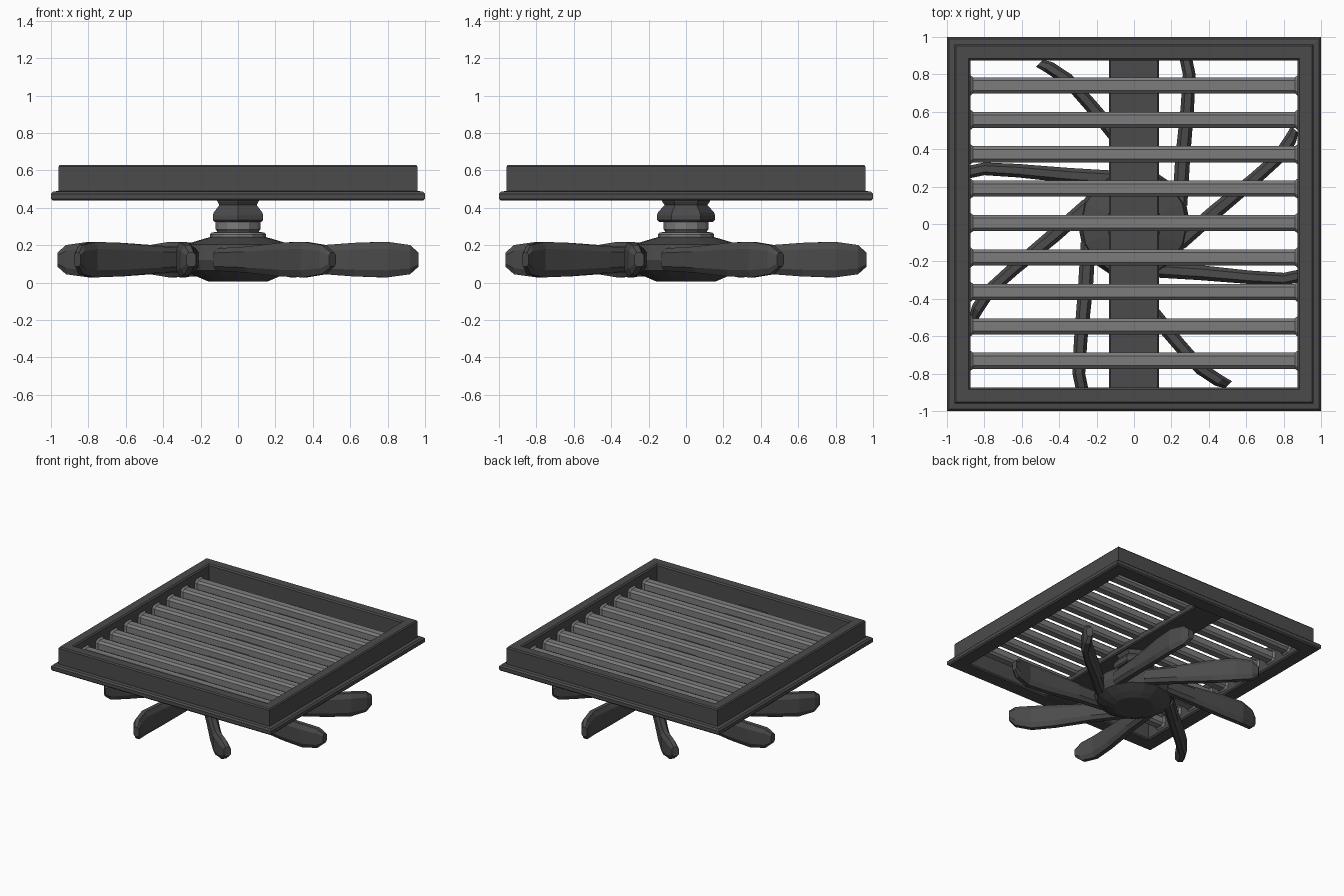
import bpy, bmesh, math
from mathutils import Matrix

if "Cube" in bpy.data.objects:
    bpy.data.objects.remove(bpy.data.objects["Cube"])


def material(name, v):
    m = bpy.data.materials.new(name)
    m.diffuse_color = (v, v, v, 1)
    m.use_nodes = True
    m.node_tree.nodes["Principled BSDF"].inputs["Base Color"].default_value = m.diffuse_color
    return m


DARK = material("dark_metal", 0.07)
LIGHT = material("light_metal", 0.2)


def finish(name, bm, mat):
    bmesh.ops.recalc_face_normals(bm, faces=bm.faces[:])
    me = bpy.data.meshes.new(name)
    bm.to_mesh(me)
    bm.free()
    me.materials.append(mat)
    ob = bpy.data.objects.new(name, me)
    bpy.context.collection.objects.link(ob)
    return ob


def loft(name, rings, mat, loop=False):
    """Skin a row of point rings; cap the ends unless it loops."""
    bm = bmesh.new()
    vs = [[bm.verts.new(p) for p in r] for r in rings]
    n = len(vs[0])
    pairs = list(zip(vs, vs[1:])) + ([(vs[-1], vs[0])] if loop else [])
    for a, b in pairs:
        for i in range(n):
            j = (i + 1) % n
            bm.faces.new((a[i], a[j], b[j], b[i]))
    if not loop:
        bm.faces.new(vs[0])
        bm.faces.new(vs[-1])
    return finish(name, bm, mat)


def lathe(name, profile, sides, mat, start=0.0, loop=False):
    rings = [[(r * math.cos(start + math.tau * k / sides),
               r * math.sin(start + math.tau * k / sides), z)
              for k in range(sides)] for r, z in profile]
    return loft(name, rings, mat, loop)


# Square frame with bottom flange: a four-sided lathe
frame = [(0.885, 0.438), (0.99, 0.438), (1.0, 0.448), (1.0, 0.475), (0.988, 0.487),
         (0.96, 0.49), (0.96, 0.62), (0.952, 0.63), (0.885, 0.63), (0.875, 0.62),
         (0.875, 0.448)]
lathe("frame", [(r * math.sqrt(2), z) for r, z in frame], 4, DARK, math.pi / 4, True)

# Nine slats, flared where they meet the frame
section = [(-0.043, -0.024), (-0.026, -0.04), (0.026, -0.04), (0.043, -0.024),
           (0.043, 0.024), (0.026, 0.04), (-0.026, 0.04), (-0.043, 0.024)]
for i in range(9):
    y0 = 0.005 + (i - 4) * 0.184
    rings = [[(x, y0 + y * s, 0.52 + z * s) for y, z in section]
             for x, s in ((-0.88, 1.35), (-0.86, 1), (0.86, 1), (0.88, 1.35))]
    loft("slat", rings, LIGHT)

# Support bar carrying the fan
bm = bmesh.new()
bmesh.ops.create_cube(bm, size=1, matrix=Matrix.Translation((0, 0, 0.472))
                      @ Matrix.Diagonal((0.265, 1.77, 0.055, 1)))
bmesh.ops.bevel(bm, geom=bm.edges[:], offset=0.008, segments=1, affect='EDGES')
finish("support_bar", bm, DARK)

# Motor housing, shaft and hub
lathe("motor_housing", [(0.135, 0.45), (0.125, 0.43), (0.115, 0.415), (0.15, 0.375),
                        (0.155, 0.36), (0.155, 0.335), (0.145, 0.325)], 6, DARK, math.pi / 2)
lathe("shaft", [(0.12, 0.335), (0.12, 0.285), (0.112, 0.275), (0.112, 0.22)], 12, LIGHT)
lathe("shaft_collar", [(0.11, 0.272), (0.14, 0.268), (0.15, 0.258), (0.15, 0.23)], 12, LIGHT)
lathe("fan_hub", [(0.15, 0.243), (0.18, 0.235), (0.28, 0.205), (0.30, 0.12),
                  (0.28, 0.065), (0.21, 0.028), (0.155, 0.005)], 16, DARK)

# Eight offset blades with bent tips: stations are x, y, half thickness, half height
stations = [(0.10, -0.245, 0.04, 0.06), (0.35, -0.26, 0.04, 0.07),
            (0.62, -0.285, 0.036, 0.09), (0.80, -0.295, 0.034, 0.095),
            (0.92, -0.27, 0.034, 0.078), (0.965, -0.25, 0.026, 0.038)]
shape = [(-1, -0.6), (-0.5, -1), (0.5, -1), (1, -0.6), (1, 0.6), (0.5, 1), (-0.5, 1), (-1, 0.6)]
for k in range(8):
    rings = [[(x, y + t * a, 0.123 + h * b) for a, b in shape] for x, y, t, h in stations]
    blade = loft("fan_blade", rings, DARK)
    blade.rotation_euler.z = k * math.pi / 4
